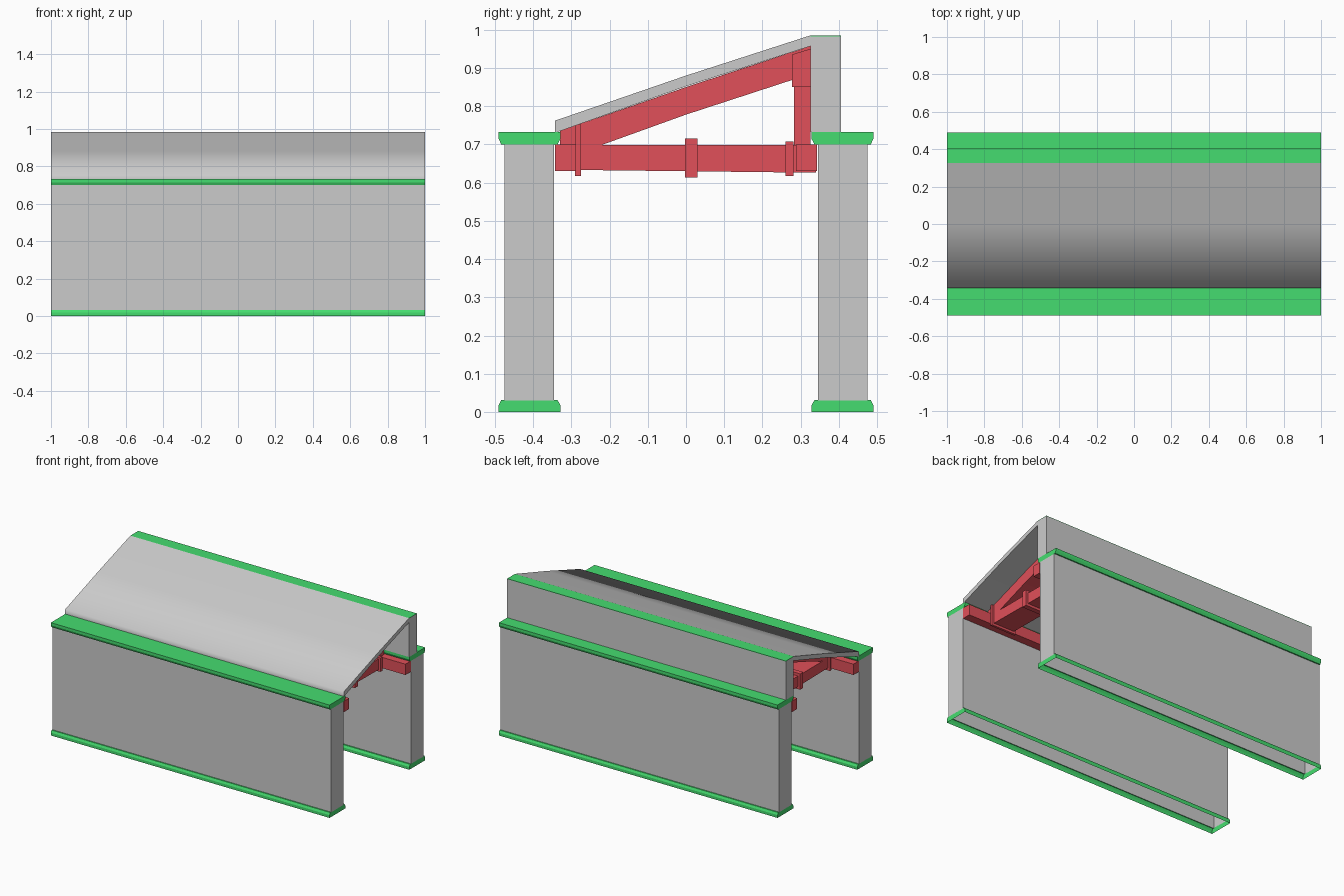
import bpy, bmesh, math

if "Cube" in bpy.data.objects:
    bpy.data.objects.remove(bpy.data.objects["Cube"])


def material(name, rgb):
    m = bpy.data.materials.new(name)
    m.diffuse_color = (*rgb, 1)
    m.use_nodes = True
    m.node_tree.nodes["Principled BSDF"].inputs["Base Color"].default_value = m.diffuse_color
    return m


GREEN = material("trim_green", (0.06, 0.72, 0.16))
RED = material("timber_red", (0.75, 0.08, 0.1))


def prism(name, profile, x0=-1, x1=1, mat=None, skip=(), smooth=0):
    """Extrude a (y, z) profile along x; skip lists profile edges left open."""
    bm = bmesh.new()
    a = [bm.verts.new((x0, y, z)) for y, z in profile]
    b = [bm.verts.new((x1, y, z)) for y, z in profile]
    n = len(profile)
    bm.faces.new(a)
    bm.faces.new(b[::-1])
    sides = [bm.faces.new((a[i], b[i], b[(i + 1) % n], a[(i + 1) % n])) for i in range(n)]
    bmesh.ops.recalc_face_normals(bm, faces=bm.faces)
    for i in skip:
        bm.faces.remove(sides[i])
    me = bpy.data.meshes.new(name)
    bm.to_mesh(me)
    bm.free()
    ob = bpy.data.objects.new(name, me)
    bpy.context.collection.objects.link(ob)
    if mat:
        me.materials.append(mat)
    if smooth:
        bpy.ops.object.select_all(action='DESELECT')
        bpy.context.view_layer.objects.active = ob
        ob.select_set(True)
        bpy.ops.object.shade_smooth_by_angle(angle=math.radians(smooth))
    return ob


def rect(y0, y1, z0, z1):
    return [(y0, z0), (y1, z0), (y1, z1), (y0, z1)]


# Both long walls, open underneath, with base and top mouldings
for side, s in (("front", 1), ("back", -1)):
    def flip(profile):
        return [(s * y, z) for y, z in profile]
    prism(side + "_wall", flip(rect(-0.475, -0.345, 0.03, 0.7)), skip=(0,))
    prism(side + "_base_moulding", flip([
        (-0.49, 0), (-0.49, 0.018), (-0.483, 0.032), (-0.475, 0.032),
        (-0.345, 0.032), (-0.336, 0.032), (-0.328, 0.018), (-0.328, 0)]),
        mat=GREEN, skip=(3, 7))
    prism(side + "_top_moulding", flip([
        (-0.49, 0.732), (-0.49, 0.715), (-0.483, 0.7),
        (-0.336, 0.7), (-0.328, 0.715), (-0.328, 0.732)]), mat=GREEN)
    # Wall plate running along the inner face
    prism(side + "_wall_plate", flip(rect(-0.343, -0.288, 0.63, 0.7)), mat=RED)

# Upper back wall with its green coping
prism("upper_wall", rect(0.325, 0.405, 0.732, 0.982))
prism("upper_wall_coping", rect(0.325, 0.405, 0.982, 0.985), mat=GREEN)

# Single pitch roof with a slight bend half way
prism("roof", [(-0.343, 0.73), (-0.343, 0.762), (0, 0.88), (0.325, 0.985),
               (0.325, 0.957), (0, 0.852)], skip=(3,), smooth=75)

# Roof trusses
W = 0.075
for i, x in enumerate((-0.75, -0.25, 0.25, 0.75)):
    def part(name, profile, w):
        prism(f"{name}_{i + 1}", profile, x - w, x + w, RED)
    part("tie_beam", [(-0.343, 0.634), (0.34, 0.626), (0.34, 0.698), (-0.343, 0.698)], W)
    part("rafter", [(-0.33, 0.695), (-0.33, 0.735), (0, 0.85), (0.325, 0.957),
                    (0.325, 0.884), (0, 0.778), (-0.222, 0.698)], W)
    part("post", rect(0.283, 0.325, 0.69, 0.86), W - 0.005)
    part("post_cap", [(0.277, 0.85), (0.325, 0.85), (0.325, 0.95), (0.277, 0.935)], W + 0.008)
    # Straps wrapping the timbers
    part("front_strap", rect(-0.29, -0.275, 0.618, 0.752), W + 0.015)
    part("middle_strap", rect(-0.002, 0.03, 0.613, 0.716), W + 0.015)
    part("back_strap", rect(0.26, 0.281, 0.618, 0.708), W + 0.015)
